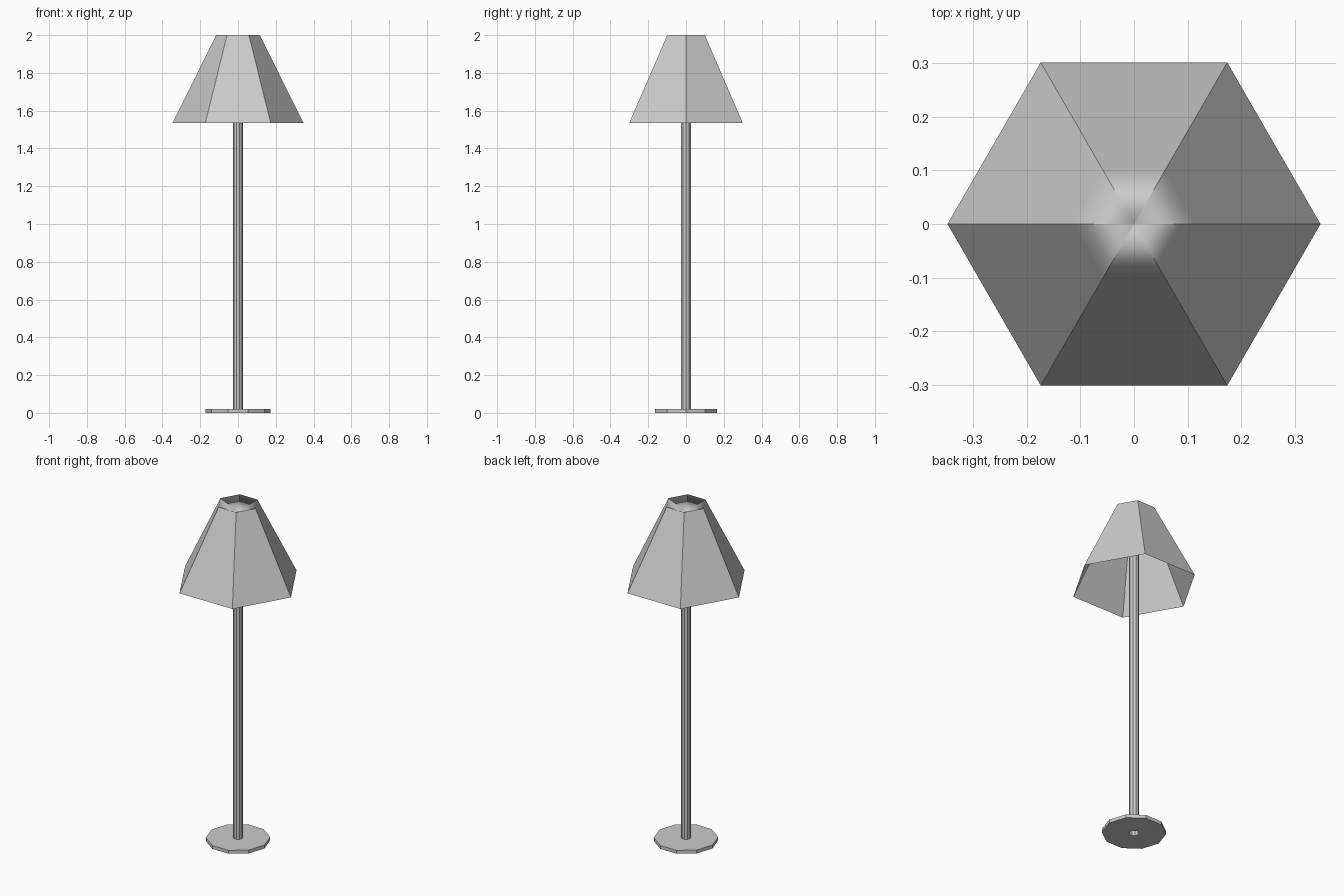
import bpy, bmesh, math

if "Cube" in bpy.data.objects:
    bpy.data.objects.remove(bpy.data.objects["Cube"])

GREY = bpy.data.materials.new("grey")
GREY.diffuse_color = (0.57, 0.57, 0.57, 1)
GREY.use_nodes = True
GREY.node_tree.nodes["Principled BSDF"].inputs["Base Color"].default_value = GREY.diffuse_color


def lathe(name, sides, profile, smooth=False):
    """Revolve (radius, z) points with a set number of sides; radius 0 makes a pole."""
    bm = bmesh.new()
    rings = []
    for r, z in profile:
        if r == 0:
            rings.append([bm.verts.new((0, 0, z))] * sides)
        else:
            rings.append([bm.verts.new((r * math.cos(2 * math.pi * i / sides),
                                        r * math.sin(2 * math.pi * i / sides), z))
                          for i in range(sides)])
    for a, b in zip(rings, rings[1:]):
        for i in range(sides):
            j = (i + 1) % sides
            quad = list(dict.fromkeys((a[i], a[j], b[j], b[i])))
            bm.faces.new(quad).smooth = smooth
    mesh = bpy.data.meshes.new(name)
    bm.to_mesh(mesh)
    bm.free()
    mesh.materials.append(GREY)
    ob = bpy.data.objects.new(name, mesh)
    bpy.context.collection.objects.link(ob)
    return ob


# ten-sided foot with a small cable hole underneath
lathe("base", 10, [(0.027, 0), (0.173, 0), (0.173, 0.02), (0.027, 0.02)])

# slim ten-sided pole, open underneath, running up inside the shade
lathe("pole", 10, [(0.027, 0.0), (0.027, 1.95)])

# six-sided outer shade whose top rim folds down into a shallow funnel
shade = lathe("shade", 6, [(0.347, 1.535), (0.115, 2.0), (0, 1.95)], smooth=True)
for e in shade.data.edges:
    a, b = (shade.data.vertices[v].co for v in e.vertices)
    e.use_edge_sharp = abs(a.z - b.z) > 0.01   # crease the ridges between panels
mod = shade.modifiers.new("flat_panels", 'WEIGHTED_NORMAL')
mod.weight = 100
mod.keep_sharp = True
